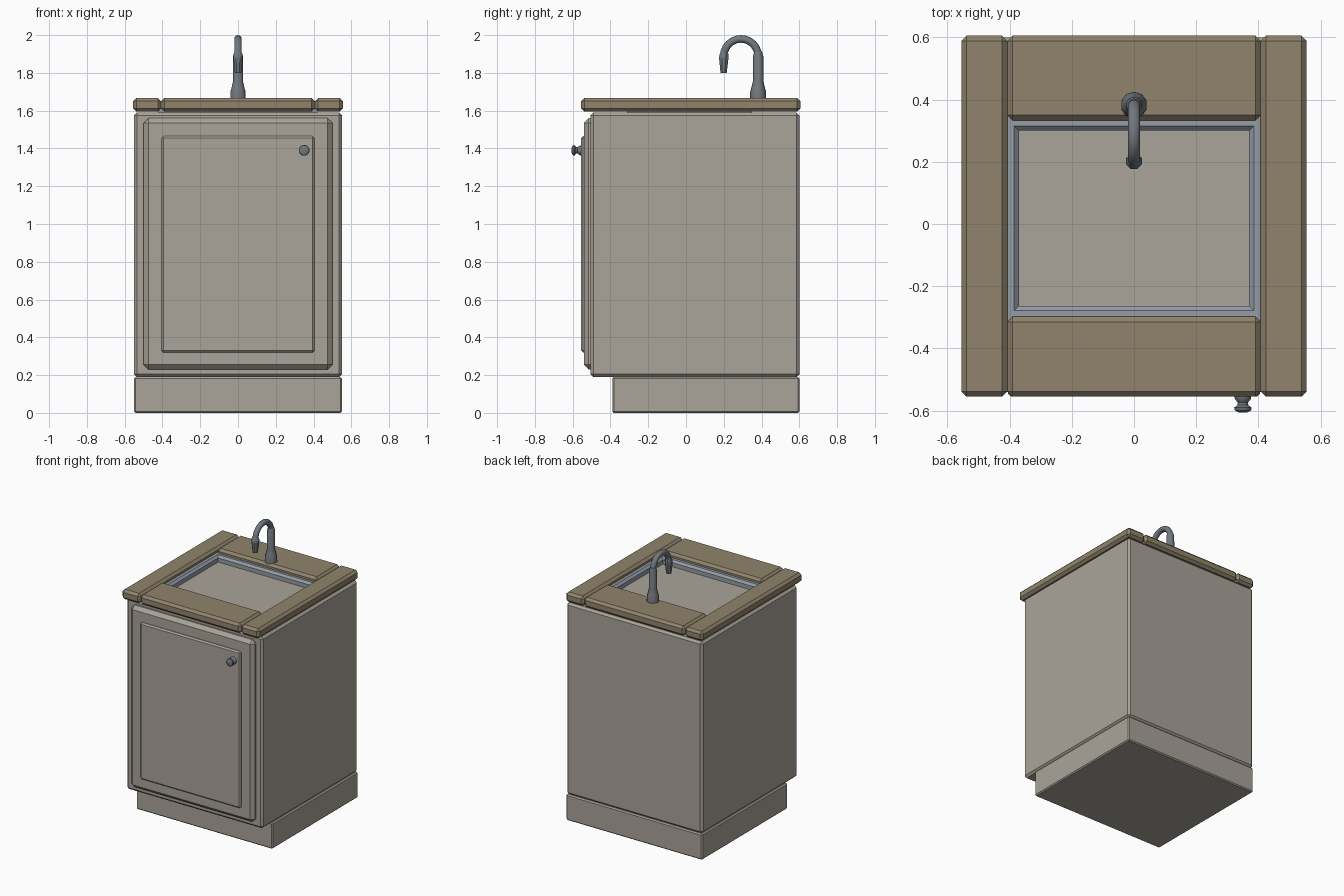
import bpy, bmesh, math
from mathutils import Vector

if "Cube" in bpy.data.objects:
    bpy.data.objects.remove(bpy.data.objects["Cube"])


def material(name, rgb):
    m = bpy.data.materials.new(name)
    m.diffuse_color = (*rgb, 1)
    m.use_nodes = True
    m.node_tree.nodes["Principled BSDF"].inputs["Base Color"].default_value = m.diffuse_color
    return m


CABINET = material("warm_grey_paint", (0.40, 0.37, 0.32))
WOOD = material("brown_counter", (0.28, 0.23, 0.15))
STEEL = material("dark_steel", (0.17, 0.19, 0.21))
BASIN = material("sink_steel", (0.30, 0.34, 0.38))


def finish(name, bm, mat, smooth=False):
    bmesh.ops.recalc_face_normals(bm, faces=bm.faces)
    mesh = bpy.data.meshes.new(name)
    bm.to_mesh(mesh)
    bm.free()
    mesh.materials.append(mat)
    ob = bpy.data.objects.new(name, mesh)
    bpy.context.collection.objects.link(ob)
    if smooth:
        bpy.ops.object.select_all(action='DESELECT')
        bpy.context.view_layer.objects.active = ob
        ob.select_set(True)
        bpy.ops.object.shade_smooth_by_angle(angle=math.radians(40))
    return ob


def box(name, x, y, z, mat, bevel):
    """Chamfered box from (min, max) ranges."""
    bm = bmesh.new()
    bmesh.ops.create_cube(bm, size=1)
    for v in bm.verts:
        v.co = [r[0] if c < 0 else r[1] for c, r in zip(v.co, (x, y, z))]
    bmesh.ops.bevel(bm, geom=bm.edges[:], offset=bevel, segments=1,
                    profile=0.5, affect='EDGES')
    return finish(name, bm, mat)


def tube(name, stations, mat, sides=8):
    """Skin of rings; each station is (centre, direction, radius), in the plane x = const."""
    bm = bmesh.new()
    rings = []
    for centre, direction, radius in stations:
        side = Vector((1, 0, 0))
        up = Vector(direction).normalized().cross(side)
        ring = []
        for i in range(sides):
            a = 2 * math.pi * (i + 0.5) / sides
            ring.append(bm.verts.new(Vector(centre) + radius * (math.cos(a) * side + math.sin(a) * up)))
        rings.append(ring)
    for a, b in zip(rings, rings[1:]):
        for i in range(sides):
            j = (i + 1) % sides
            bm.faces.new((a[i], a[j], b[j], b[i]))
    bm.faces.new(rings[0])
    bm.faces.new(rings[-1])
    return finish(name, bm, mat, smooth=True)


# Cabinet: recessed plinth, body, door and raised panel
box("plinth", (-0.55, 0.55), (-0.39, 0.60), (0, 0.19), CABINET, 0.008)
box("cabinet_body", (-0.55, 0.55), (-0.505, 0.60), (0.19, 1.59), CABINET, 0.015)
box("door", (-0.50, 0.50), (-0.54, -0.48), (0.23, 1.56), CABINET, 0.025)
box("door_panel", (-0.405, 0.405), (-0.555, -0.52), (0.32, 1.465), CABINET, 0.010)

# Countertop planks around the sink opening
TOP = (1.595, 1.667)
for label, s in (("left", -1), ("right", 1)):
    box(f"counter_{label}", tuple(sorted((s * 0.407, s * 0.555))), (-0.555, 0.605), TOP, WOOD, 0.017)
box("counter_front", (-0.407, 0.407), (-0.555, -0.298), TOP, WOOD, 0.017)
box("counter_back", (-0.407, 0.407), (0.333, 0.605), TOP, WOOD, 0.017)

# Sink rim: mitred rectangular frame with an inner chamfer
bm = bmesh.new()
loops = []
for inset, z in ((-0.015, 1.585), (-0.015, 1.635), (0.020, 1.635), (0.035, 1.62), (0.035, 1.585)):
    x, y0, y1 = 0.405 - inset, -0.298 + inset, 0.335 - inset
    loops.append([bm.verts.new(p) for p in ((-x, y0, z), (x, y0, z), (x, y1, z), (-x, y1, z))])
for a, b in zip(loops, loops[1:] + loops[:1]):
    for i in range(4):
        j = (i + 1) % 4
        bm.faces.new((a[i], a[j], b[j], b[i]))
finish("sink_rim", bm, BASIN)

# Door knob, turned along -y
tube("door_knob",
     [((0.35, y, 1.39), (0, -1, 0), r) for y, r in
      ((-0.55, 0.028), (-0.562, 0.027), (-0.574, 0.017), (-0.582, 0.018),
       (-0.590, 0.029), (-0.599, 0.027), (-0.605, 0.015))], STEEL, 12)

# Tap: turned base and column
AXIS_Y = 0.382
tube("tap_column",
     [((0, AXIS_Y, z), (0, 0, 1), r) for z, r in
      ((1.66, 0.043), (1.70, 0.042), (1.725, 0.035), (1.755, 0.028),
       (1.89, 0.027), (1.912, 0.020))], STEEL, 10)

# Tap: gooseneck arch
R, CZ = 0.091, 1.889
arch = []
for k in range(13):
    a = math.pi * k / 12
    arch.append(((0, AXIS_Y - R + R * math.cos(a), CZ + R * math.sin(a)),
                 (0, -math.sin(a), math.cos(a)), 0.020))
tube("tap_arch", arch, STEEL, 10)

# Tap: tapered spout head
tube("tap_spout",
     [((0, AXIS_Y - 2 * R + dy, z), (0, 0, -1), r) for z, r, dy in
      ((1.91, 0.020, 0.003), (1.897, 0.027, 0.001), (1.87, 0.026, 0), (1.80, 0.018, -0.001))], STEEL, 8)
